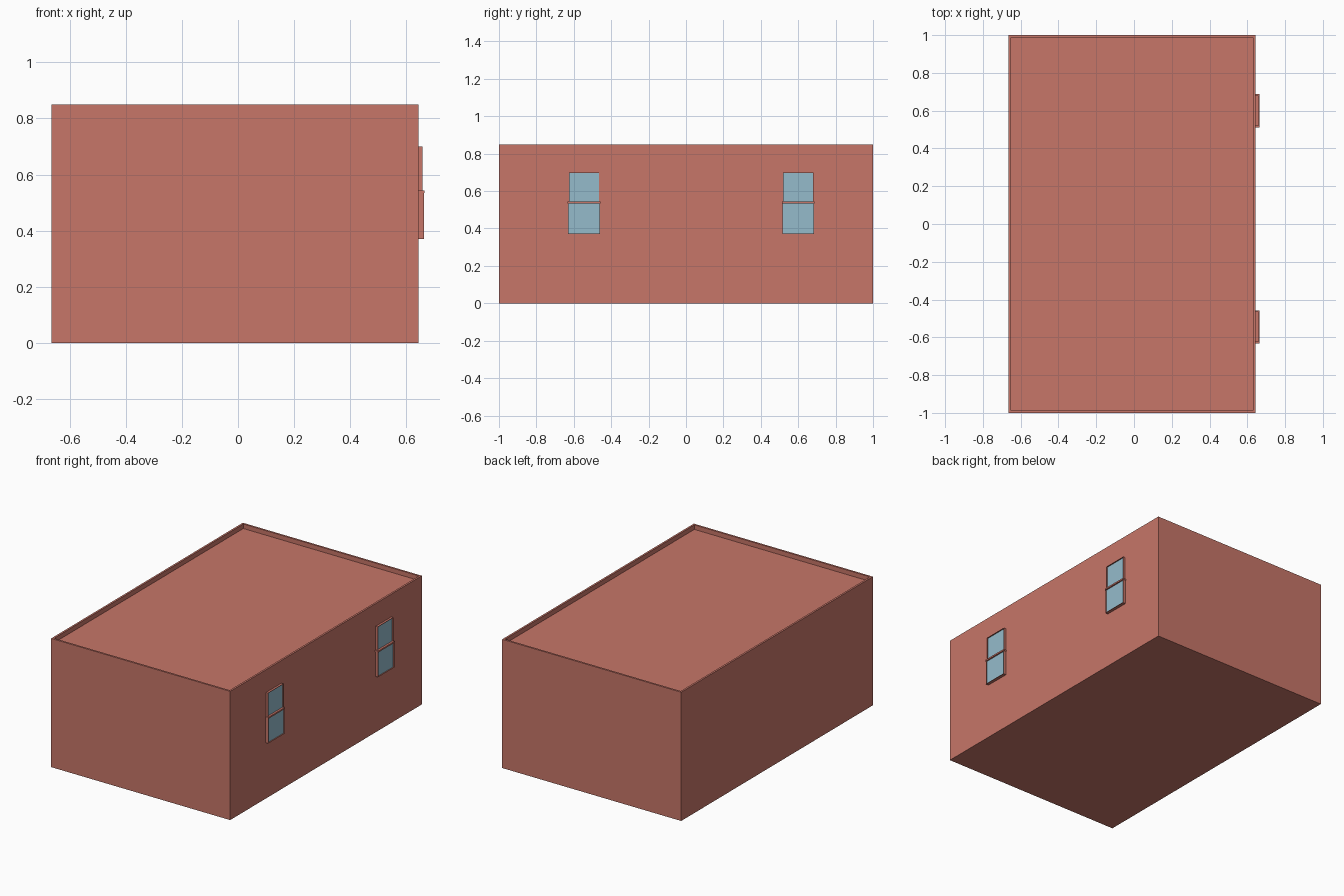
import bpy, bmesh
from mathutils import Vector

if "Cube" in bpy.data.objects:
    bpy.data.objects.remove(bpy.data.objects["Cube"])


def material(name, rgb):
    m = bpy.data.materials.new(name)
    m.diffuse_color = (*rgb, 1)
    m.use_nodes = True
    m.node_tree.nodes["Principled BSDF"].inputs["Base Color"].default_value = m.diffuse_color
    return m


BRICK = material("brick_red", (0.57, 0.18, 0.14))
GLASS = material("pale_glass", (0.30, 0.50, 0.60))


def box(name, lo, hi, face_dir=None, rim=0.0, depth=0.0, panel=0):
    """Box between two corners, optionally with one face recessed behind a rim."""
    lo, hi = Vector(lo), Vector(hi)
    bm = bmesh.new()
    bmesh.ops.create_cube(bm, size=1)
    bmesh.ops.scale(bm, vec=hi - lo, verts=bm.verts)
    bmesh.ops.translate(bm, vec=(lo + hi) / 2, verts=bm.verts)
    bm.normal_update()
    if face_dir:
        d = Vector(face_dir)
        face = next(f for f in bm.faces if f.normal.dot(d) > 0.9)
        bmesh.ops.inset_region(bm, faces=[face], thickness=rim)
        # extrude the inner face inwards for vertical recess walls
        new = bmesh.ops.extrude_discrete_faces(bm, faces=[face])["faces"]
        bmesh.ops.translate(bm, vec=-d * depth, verts=new[0].verts)
        new[0].material_index = panel
    mesh = bpy.data.meshes.new(name)
    bm.to_mesh(mesh)
    bm.free()
    mesh.materials.append(BRICK)
    mesh.materials.append(GLASS)
    obj = bpy.data.objects.new(name, mesh)
    bpy.context.collection.objects.link(obj)
    return obj


WALL_X = 0.643

# Building block with a flat roof sunk behind a low parapet
box("building", (-0.665, -1, 0), (WALL_X, 1, 0.85), (0, 0, 1), 0.018, 0.03)

# Two sash windows on the right wall: upper sash set back from the lower
for label, y in (("front", -0.545), ("back", 0.6)):
    box(label + "_upper_sash", (WALL_X - 0.005, y - 0.081, 0.54),
        (0.658, y + 0.081, 0.70), (1, 0, 0), 0.003, 0.007, 1)
    box(label + "_lower_sash", (WALL_X - 0.005, y - 0.085, 0.37),
        (0.663, y + 0.085, 0.536), (1, 0, 0), 0.003, 0.007, 1)
    # Meeting rail between the sashes
    box(label + "_meeting_rail", (WALL_X - 0.005, y - 0.088, 0.534),
        (0.665, y + 0.088, 0.544))
